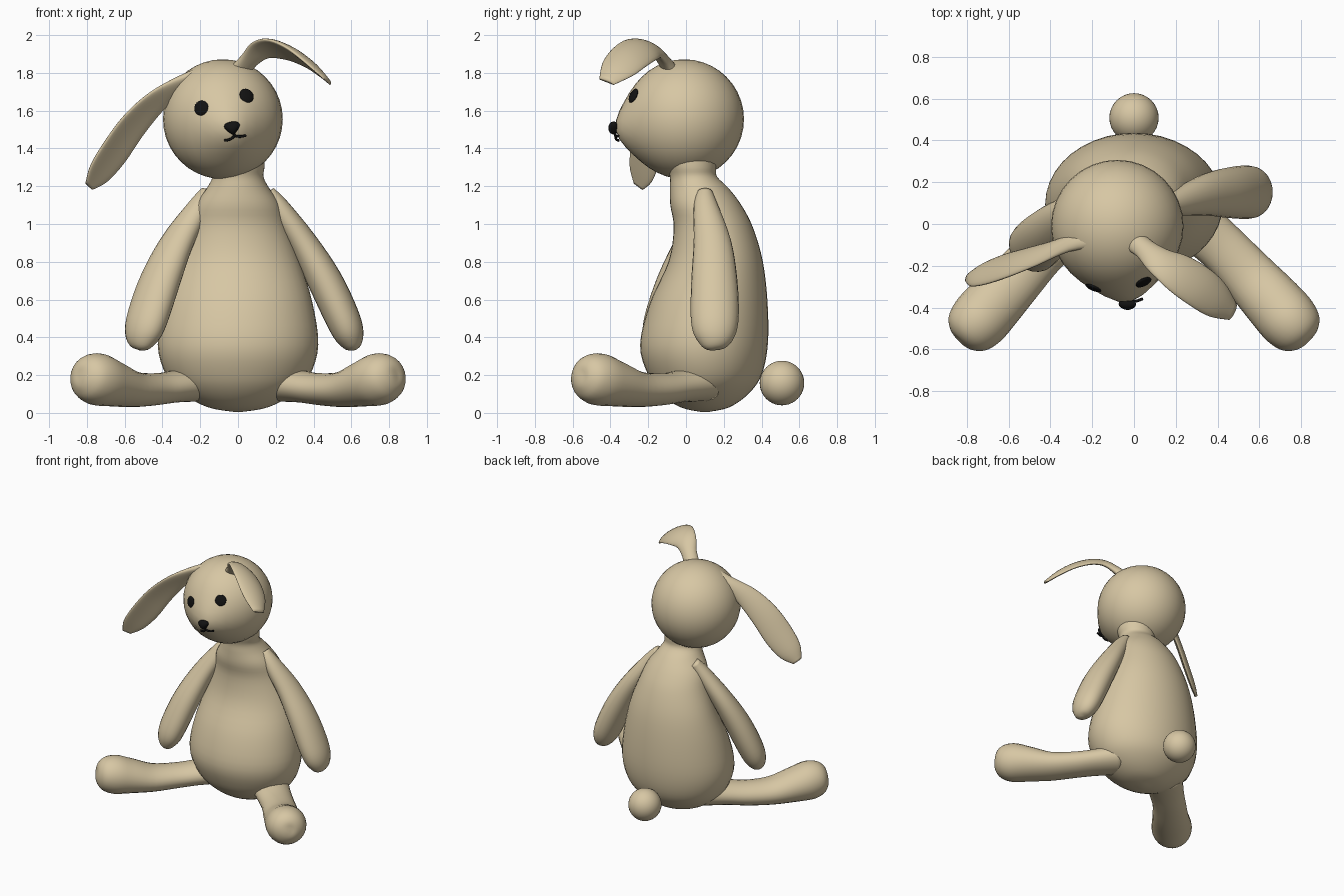
import bpy, bmesh, math
from mathutils import Vector, Matrix

cube = bpy.data.objects.get("Cube")
if cube:
    bpy.data.objects.remove(cube, do_unlink=True)


def material(name, colour):
    m = bpy.data.materials.new(name)
    m.use_nodes = True
    m.diffuse_color = colour
    m.node_tree.nodes["Principled BSDF"].inputs["Base Color"].default_value = colour
    return m


tan = material("tan plush", (0.68, 0.57, 0.37, 1))
black = material("black thread", (0.006, 0.006, 0.006, 1))


def finish(name, bm, mat):
    bmesh.ops.recalc_face_normals(bm, faces=bm.faces)
    for f in bm.faces:
        f.smooth = True
    me = bpy.data.meshes.new(name)
    bm.to_mesh(me)
    bm.free()
    me.materials.append(mat)
    ob = bpy.data.objects.new(name, me)
    bpy.context.collection.objects.link(ob)
    return ob


def resample(stations, steps):
    """Catmull-Rom interpolation of stations (x, y, z, wide radius, thin radius)."""
    p = [stations[0]] + stations + [stations[-1]]
    out = []
    for i in range(1, len(p) - 2):
        for s in range(steps):
            t = s / steps
            out.append([0.5 * (2 * b + (c - a) * t + (2 * a - 5 * b + 4 * c - d) * t * t
                               + (3 * b - a - 3 * c + d) * t ** 3)
                        for a, b, c, d in zip(*p[i - 1:i + 3])])
    return out + [list(stations[-1])]


def loft(name, stations, wide, mat=tan, sides=24, steps=4, tangent=None, cup=0):
    """Elliptical rings swept along a path; cup bends the section like a leaf."""
    st = resample(stations, steps)
    pts = [Vector(s[:3]) for s in st]
    bm = bmesh.new()
    rings = []
    for i, s in enumerate(st):
        t = tangent or (pts[min(i + 1, len(pts) - 1)] - pts[max(i - 1, 0)]).normalized()
        u = Vector(wide)
        u = (u - t * u.dot(t)).normalized()
        v = t.cross(u)
        ring = []
        for k in range(sides):
            a = 2 * math.pi * k / sides
            bend = cup * s[3] * (math.cos(a) ** 2 - 0.5)
            ring.append(bm.verts.new(pts[i] + u * s[3] * math.cos(a)
                                     + v * (max(s[4], 0.002) * math.sin(a) + bend)))
        rings.append(ring)
    for r, q in zip(rings, rings[1:]):
        for k in range(sides):
            n = (k + 1) % sides
            bm.faces.new((r[k], r[n], q[n], q[k]))
    bm.faces.new(rings[0])
    bm.faces.new(rings[-1])
    return finish(name, bm, mat)


def ball(name, centre, scale, mat=tan, rot=None, shape=None):
    bm = bmesh.new()
    bmesh.ops.create_uvsphere(bm, u_segments=32, v_segments=20, radius=1)
    for v in bm.verts:
        if shape:
            shape(v)
        co = Vector(a * b for a, b in zip(v.co, scale))
        v.co = (rot @ co if rot else co) + Vector(centre)
    return finish(name, bm, mat)


# Pear-shaped body running up into the neck
loft("body", [
    (0, 0.10, 0.005, 0.02, 0.02), (0, 0.10, 0.03, 0.16, 0.13),
    (0, 0.10, 0.10, 0.29, 0.23), (0, 0.10, 0.20, 0.38, 0.30),
    (0, 0.095, 0.36, 0.425, 0.338), (0, 0.12, 0.58, 0.395, 0.312),
    (0, 0.157, 0.80, 0.33, 0.25), (0, 0.145, 0.98, 0.265, 0.21),
    (0, 0.105, 1.10, 0.225, 0.188), (0, 0.07, 1.19, 0.165, 0.155),
    (0, 0.04, 1.25, 0.135, 0.125), (0, 0.03, 1.30, 0.14, 0.13),
    (-0.02, 0.02, 1.36, 0.16, 0.15)],
    (1, 0, 0), sides=40, tangent=Vector((0, 0, 1)))

# Round head with a gentle muzzle
HEAD, R = Vector((-0.08, -0.01, 1.555)), 0.317
MUZZLE = Vector((0.05, -0.365, -0.055)).normalized()


def head_point(direction):
    d = direction.normalized()
    return d * R + MUZZLE * 0.056 * math.exp(-(d.angle(MUZZLE) / 0.42) ** 2)


def shape_head(v):
    v.co = head_point(v.co)


ball("head", HEAD, (1, 1, 1), shape=shape_head)

# Eyes lie flat on the head
for side, x, z in (("left", 0.125, 0.125), ("right", -0.115, 0.06)):
    d = Vector((x, -math.sqrt(R * R - x * x - z * z), z))
    ball(side + "_eye", HEAD + head_point(d), (0.04, 0.04, 0.012), black,
         d.to_track_quat('Z', 'Y').to_matrix())


# Nose narrows downwards
def shape_nose(v):
    v.co.x *= 0.75 + 0.4 * v.co.z


ball("nose", (-0.03, -0.383, 1.508), (0.05, 0.028, 0.034), black,
     Matrix.Rotation(-0.15, 3, 'Y'), shape_nose)

# Stitched mouth
r = 0.007
for name, path in (
        ("mouth_centre", [(-0.025, -0.376, 1.49), (-0.018, -0.373, 1.465)]),
        ("mouth_right", [(-0.018, -0.373, 1.467), (-0.04, -0.37, 1.449), (-0.07, -0.357, 1.442)]),
        ("mouth_left", [(-0.018, -0.373, 1.467), (0.01, -0.369, 1.463), (0.042, -0.358, 1.468)])):
    loft(name, [p + (r, r) for p in path], (0.1, 1, 0.2), black, sides=8)

# Floppy ears
loft("right_ear", [
    (-0.15, -0.06, 1.80, 0.06, 0.04), (-0.30, -0.09, 1.745, 0.05, 0.03),
    (-0.44, -0.14, 1.645, 0.08, 0.022), (-0.56, -0.18, 1.52, 0.10, 0.02),
    (-0.66, -0.21, 1.38, 0.105, 0.02), (-0.74, -0.235, 1.27, 0.085, 0.018),
    (-0.79, -0.25, 1.20, 0.035, 0.01)],
    (0.5, 0.65, -0.45), cup=0.15)
loft("left_ear", [
    (-0.01, -0.07, 1.79, 0.06, 0.04), (0.055, -0.12, 1.865, 0.055, 0.03),
    (0.125, -0.175, 1.925, 0.08, 0.022), (0.21, -0.23, 1.93, 0.105, 0.02),
    (0.31, -0.295, 1.89, 0.11, 0.02), (0.40, -0.36, 1.825, 0.095, 0.018),
    (0.475, -0.42, 1.755, 0.045, 0.01)],
    (0.55, 0.65, -0.5), cup=-0.15)

# Arms: the right one is the left mirrored and swung forward
arm = [(0.16, 0.10, 1.17, 0.04, 0.035), (0.215, 0.105, 1.09, 0.065, 0.055),
       (0.345, 0.14, 0.90, 0.10, 0.075), (0.46, 0.15, 0.70, 0.122, 0.092),
       (0.55, 0.152, 0.51, 0.127, 0.092), (0.59, 0.15, 0.41, 0.108, 0.078),
       (0.61, 0.145, 0.35, 0.062, 0.045), (0.615, 0.145, 0.332, 0.012, 0.01)]
loft("left_arm", arm, (0, 1, 0))
swing = Matrix.Rotation(math.radians(45), 3, 'Z')
pivot = Vector((-0.2, 0.11, 0))
right = []
for x, y, z, a, b in arm:
    p = swing @ (Vector((-x, y, z)) - pivot) + pivot
    right.append((*p, a, b))
loft("right_arm", right, swing @ Vector((0, 1, 0)))

# Splayed legs with swollen feet, and hips that flare into the body
for side, s in (("left", 1), ("right", -1)):
    loft(side + "_leg", [(s * x, y, z, a, b) for x, y, z, a, b in (
        (0.20, 0.09, 0.16, 0.14, 0.10), (0.33, -0.03, 0.14, 0.125, 0.085),
        (0.44, -0.13, 0.125, 0.12, 0.085), (0.56, -0.26, 0.125, 0.13, 0.095),
        (0.67, -0.38, 0.155, 0.142, 0.122), (0.745, -0.465, 0.178, 0.143, 0.138),
        (0.80, -0.525, 0.19, 0.118, 0.115), (0.828, -0.555, 0.195, 0.065, 0.065),
        (0.833, -0.56, 0.196, 0.01, 0.01))],
        (s * 0.7, 0.7, 0))

# Round tail
ball("tail", (0, 0.508, 0.158), (0.118, 0.118, 0.118))
